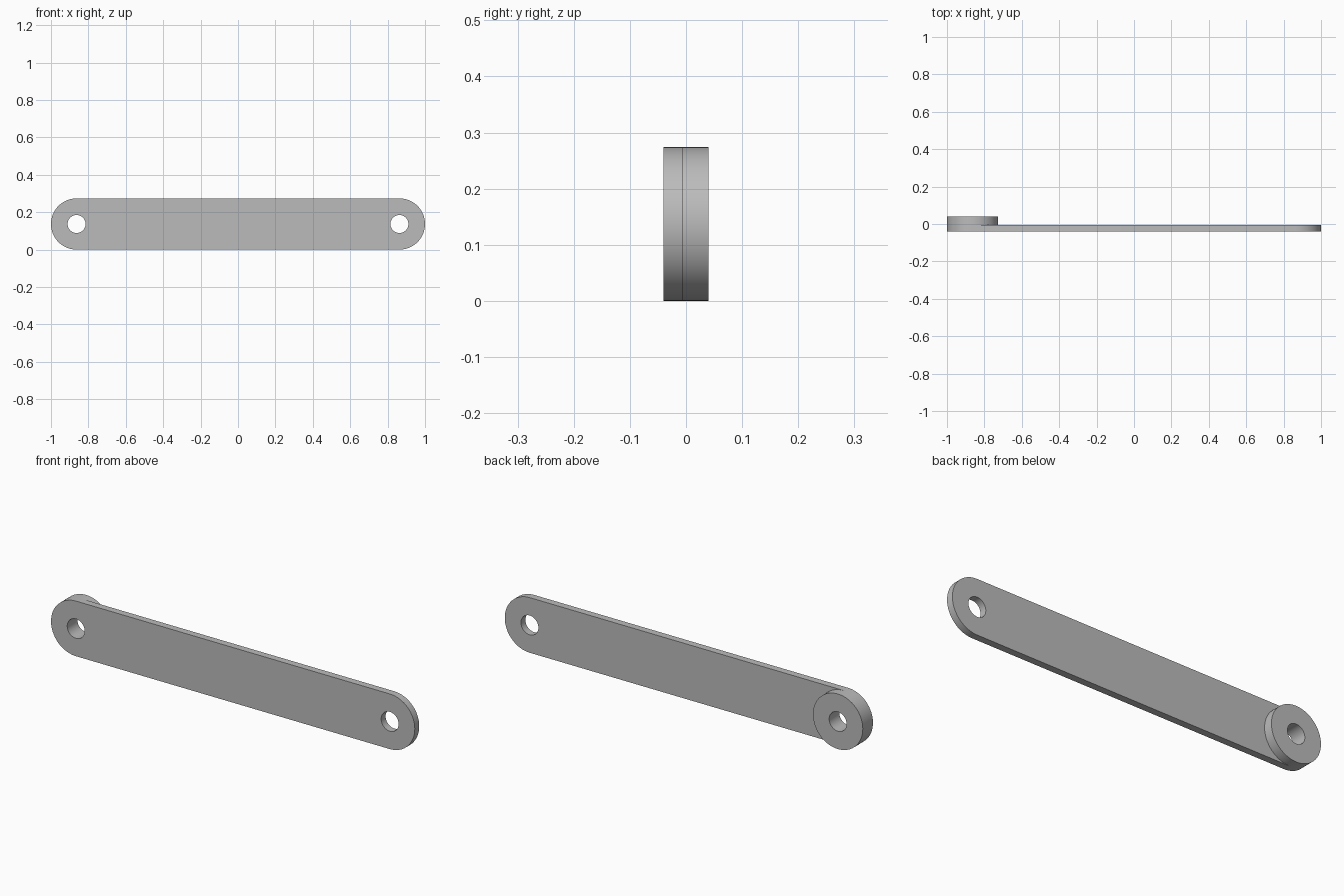
import bpy
import bmesh
from math import cos, sin, pi
from mathutils import Vector

RADIUS = 0.137        # rounded end and boss radius
HOLE = 0.048          # pin hole radius
PIN_X = 1 - RADIUS    # distance of the pin holes from the middle
FRONT, SEAM, BACK = -0.04, -0.005, 0.04
SEGMENTS = 64

if "Cube" in bpy.data.objects:
    bpy.data.objects.remove(bpy.data.objects["Cube"])

grey = bpy.data.materials.new("grey metal")
grey.use_nodes = True
colour = (0.5, 0.5, 0.5, 1)
grey.diffuse_color = colour
grey.node_tree.nodes["Principled BSDF"].inputs["Base Color"].default_value = colour


def arc(x, radius, start, sweep, steps):
    """Points on an arc about a pin centre, in the XZ plane."""
    angles = [start + sweep * i / steps for i in range(steps + 1)]
    return [(x + radius * cos(a), RADIUS + radius * sin(a)) for a in angles]


def circle(x, radius):
    return arc(x, radius, 0, 2 * pi, SEGMENTS)[:-1]


def extruded_part(name, loops, y_front, y_back):
    """Fill an outline with its holes and give it thickness along Y."""
    bm = bmesh.new()
    edges = []
    for loop in loops:
        verts = [bm.verts.new((x, y_front, z)) for x, z in loop]
        edges += [bm.edges.new((v, verts[i - 1])) for i, v in enumerate(verts)]
    bmesh.ops.triangle_fill(bm, edges=edges, use_beauty=True, normal=Vector((0, -1, 0)))
    side = bmesh.ops.extrude_face_region(bm, geom=bm.faces[:], use_keep_orig=True)
    moved = [g for g in side["geom"] if isinstance(g, bmesh.types.BMVert)]
    bmesh.ops.translate(bm, verts=moved, vec=(0, y_back - y_front, 0))
    bmesh.ops.recalc_face_normals(bm, faces=bm.faces[:])
    mesh = bpy.data.meshes.new(name)
    bm.to_mesh(mesh)
    bm.free()
    mesh.materials.append(grey)
    obj = bpy.data.objects.new(name, mesh)
    bpy.context.collection.objects.link(obj)
    bpy.ops.object.select_all(action="DESELECT")
    obj.select_set(True)
    bpy.context.view_layer.objects.active = obj
    bpy.ops.object.shade_smooth_by_angle(angle=pi / 6)
    return obj


# Flat bar with round ends and a pin hole at each end
half = SEGMENTS // 2
outline = arc(PIN_X, RADIUS, -pi / 2, pi, half) + arc(-PIN_X, RADIUS, pi / 2, pi, half)
extruded_part("link_bar", [outline, circle(PIN_X, HOLE), circle(-PIN_X, HOLE)], FRONT, SEAM)

# Round boss behind the right end, sharing its pin hole
extruded_part("pivot_boss", [circle(-PIN_X, RADIUS), circle(-PIN_X, HOLE)], SEAM, BACK)
